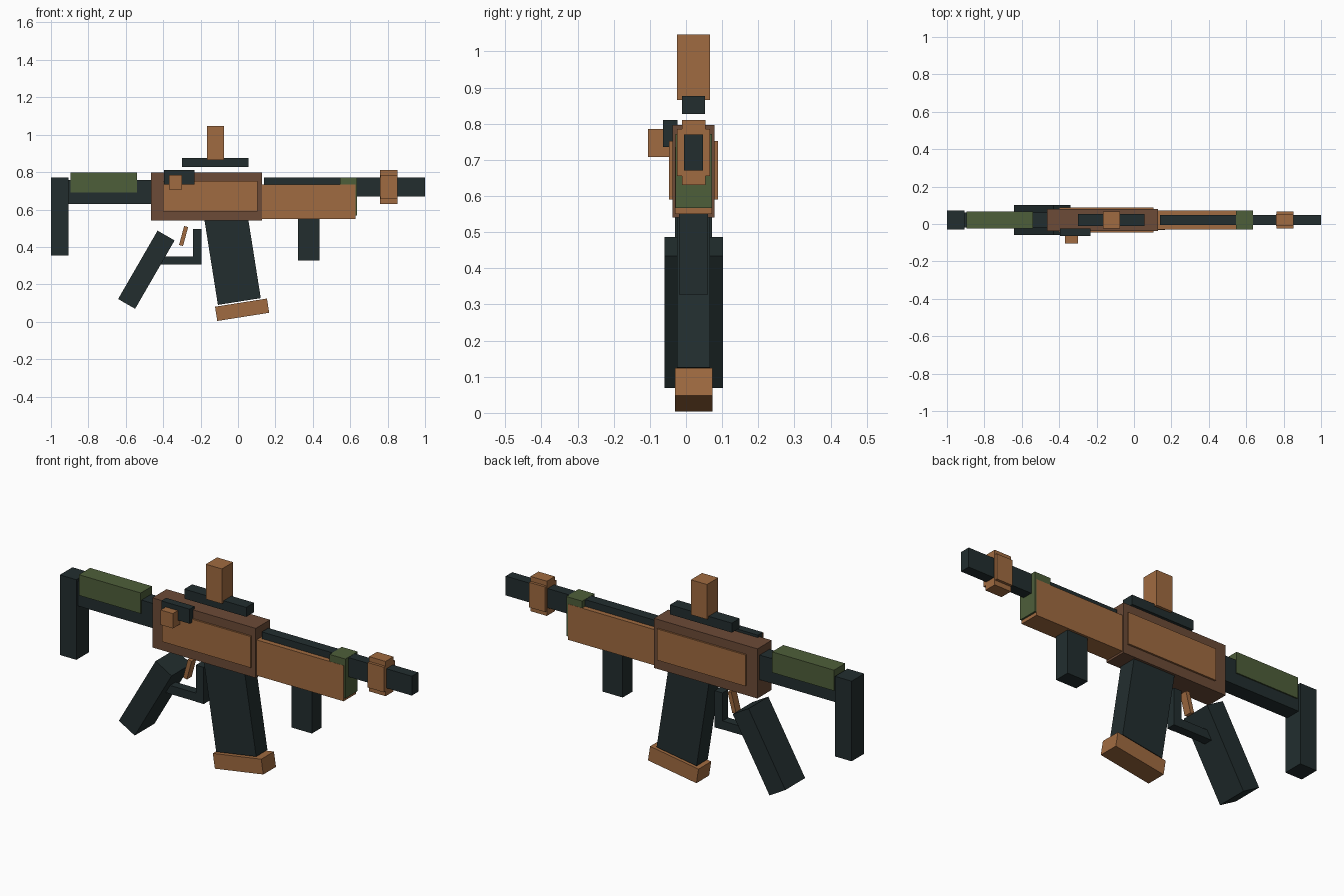
import bpy
import math
from mathutils import Matrix, Vector

old = bpy.data.objects.get("Cube")
if old:
    bpy.data.objects.remove(old, do_unlink=True)


def material(name, rgb):
    mat = bpy.data.materials.new(name)
    mat.use_nodes = True
    mat.diffuse_color = (*rgb, 1)
    mat.node_tree.nodes["Principled BSDF"].inputs["Base Color"].default_value = (*rgb, 1)
    return mat


dark = material("dark gunmetal", (0.016, 0.027, 0.028))
copper = material("copper", (0.352, 0.146, 0.052))
brown = material("dark brown", (0.150, 0.070, 0.038))
green = material("olive green", (0.076, 0.113, 0.042))

MID = 0.021  # centre plane of the body


def block(name, mat, center, size, tilt=0):
    """Box with its centre and size; tilt turns it in the side plane, in degrees."""
    bpy.ops.mesh.primitive_cube_add(size=1)
    ob = bpy.context.object
    ob.name = ob.data.name = name
    turn = Matrix.Rotation(math.radians(tilt), 4, 'Y')
    ob.data.transform(turn @ Matrix.Diagonal((*size, 1)))
    ob.location = center
    ob.data.materials.append(mat)
    return ob


def span(name, mat, x, z, width, mid=MID):
    """Upright box between two x and two z limits, with a width about mid."""
    return block(name, mat, Vector((sum(x) / 2, mid, sum(z) / 2)),
                 (x[1] - x[0], width, z[1] - z[0]))


# Stock
span("butt_pad", dark, (-1, -0.905), (0.355, 0.77), 0.103)
span("stock_tube", dark, (-0.91, -0.46), (0.63, 0.758), 0.08)
span("cheek_rest", green, (-0.895, -0.54), (0.69, 0.797), 0.092)

# Receiver with raised side panels
span("receiver", brown, (-0.465, 0.128), (0.54, 0.797), 0.117)
span("side_panels", copper, (-0.402, 0.105), (0.59, 0.752), 0.135)
span("charging_slide", dark, (-0.395, -0.232), (0.735, 0.81), 0.04, -0.044)
span("charging_knob", copper, (-0.37, -0.3), (0.708, 0.785), 0.06, -0.075)

# Rail and sight
span("top_rail", dark, (-0.3, 0.055), (0.827, 0.876), 0.064)
span("sight", copper, (-0.167, -0.075), (0.865, 1.046), 0.092)

# Handguard, barrel and muzzle collar
span("handguard", copper, (0.12, 0.627), (0.55, 0.735), 0.103)
span("handguard_cap", green, (0.545, 0.636), (0.567, 0.771), 0.101)
span("barrel", dark, (0.14, 1), (0.67, 0.77), 0.053)
span("muzzle_collar_tall", copper, (0.76, 0.854), (0.63, 0.81), 0.065)
span("muzzle_collar_wide", copper, (0.761, 0.853), (0.655, 0.785), 0.092)
span("foregrip", dark, (0.32, 0.437), (0.328, 0.56), 0.08)

# Magazine
block("magazine", dark, (-0.032, MID, 0.355), (0.232, 0.092, 0.5), -9)
block("magazine_base", copper, (0.022, MID, 0.064), (0.281, 0.104, 0.077), -9)

# Grip and trigger group
block("pistol_grip", dark, (-0.49, MID, 0.278), (0.105, 0.162, 0.422), 30)
span("trigger_guard_post", dark, (-0.24, -0.195), (0.305, 0.495), 0.046)
span("trigger_guard_bar", dark, (-0.42, -0.205), (0.306, 0.35), 0.046)
block("trigger", copper, (-0.291, MID, 0.458), (0.022, 0.04, 0.105), 15)
